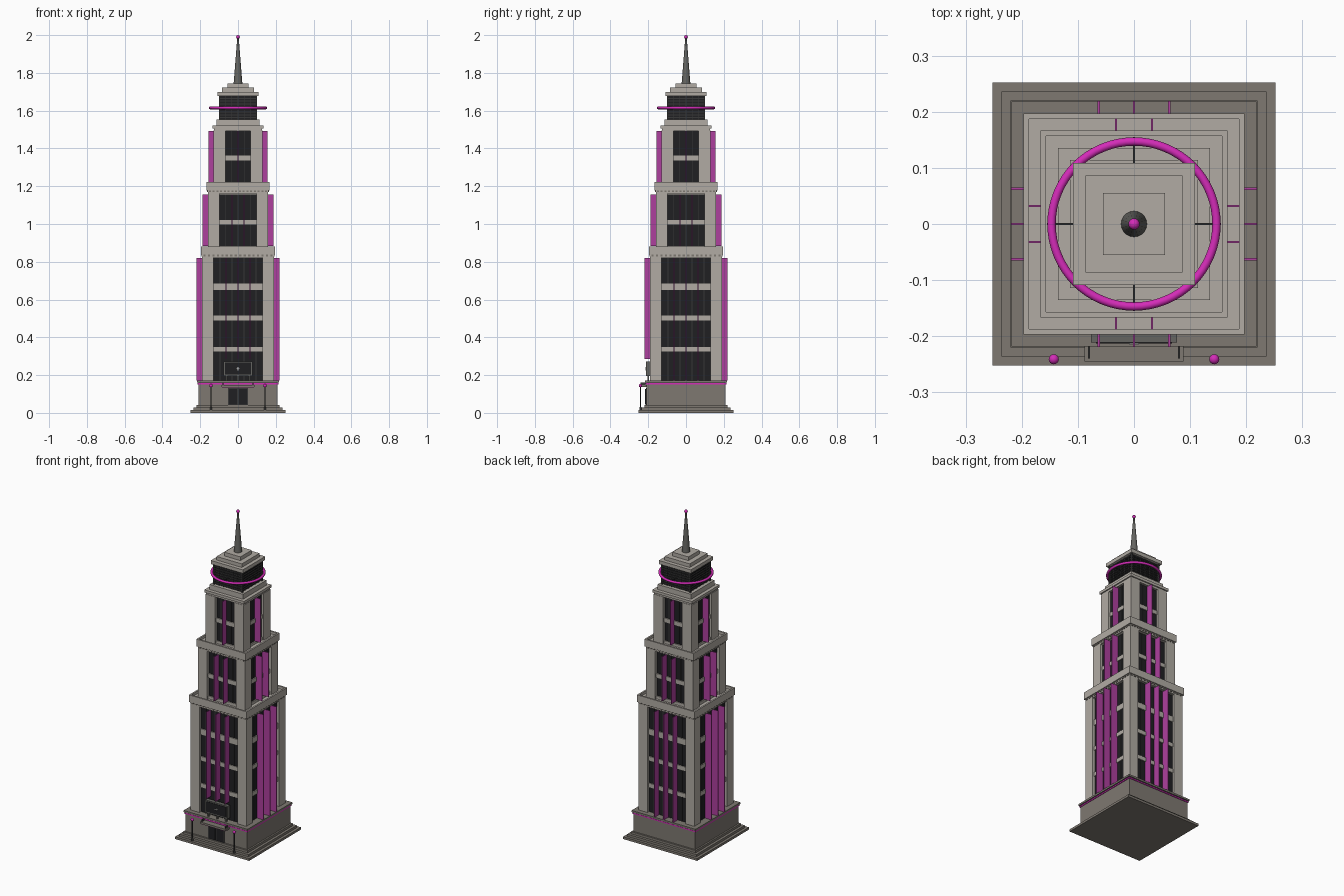
import bpy, bmesh, math
from mathutils import Matrix, Vector

if "Cube" in bpy.data.objects:
    bpy.data.objects.remove(bpy.data.objects["Cube"])


def material(name, rgb):
    m = bpy.data.materials.new(name)
    m.diffuse_color = (*rgb, 1)
    m.use_nodes = True
    m.node_tree.nodes["Principled BSDF"].inputs["Base Color"].default_value = m.diffuse_color
    return m


STONE = material("light stone", (0.44, 0.41, 0.37))
BASE = material("dark stone", (0.21, 0.19, 0.165))
GLASS = material("dark glass", (0.014, 0.014, 0.016))
METAL = material("dark metal", (0.04, 0.04, 0.04))
SPIRE = material("spire metal", (0.13, 0.13, 0.12))
FIN = material("magenta fin", (0.42, 0.05, 0.34))
NEON = material("magenta neon", (0.66, 0.025, 0.48))
WHITE = material("pale mark", (0.7, 0.7, 0.68))


def boxes(name, mat, items, sides=1):
    """One object from boxes (x0, x1, y0, y1, z0, z1), optionally repeated on four sides."""
    bm = bmesh.new()
    for k in range(sides):
        rot = Matrix.Rotation(k * math.pi / 2, 4, 'Z')
        for x0, x1, y0, y1, z0, z1 in items:
            centre = Vector(((x0 + x1) / 2, (y0 + y1) / 2, (z0 + z1) / 2))
            size = Matrix.Diagonal((x1 - x0, y1 - y0, z1 - z0, 1))
            bmesh.ops.create_cube(bm, size=1, matrix=rot @ Matrix.Translation(centre) @ size)
    me = bpy.data.meshes.new(name)
    bm.to_mesh(me)
    bm.free()
    ob = bpy.data.objects.new(name, me)
    bpy.context.collection.objects.link(ob)
    me.materials.append(mat)
    return ob


def block(name, mat, h, z0, z1):
    return boxes(name, mat, [(-h, h, -h, h, z0, z1)])


def finish(name, mat):
    ob = bpy.context.object
    ob.name = name
    ob.data.materials.append(mat)
    bpy.ops.object.shade_smooth_by_angle(angle=math.radians(40))
    return ob


def ball(name, mat, r, loc):
    bpy.ops.mesh.primitive_uv_sphere_add(segments=16, ring_count=10, radius=r, location=loc)
    return finish(name, mat)


def cone(name, mat, r1, r2, z0, z1, x=0, y=0):
    bpy.ops.mesh.primitive_cone_add(vertices=20, radius1=r1, radius2=r2, depth=z1 - z0,
                                    location=(x, y, (z0 + z1) / 2))
    return finish(name, mat)


# Stepped plinth and podium
for i, h in enumerate((0.2525, 0.236, 0.22)):
    block(f"plinth_step_{i + 1}", BASE, h, i * 0.014, (i + 1) * 0.014)
block("podium", BASE, 0.21, 0.042, 0.163)
block("podium_cornice", BASE, 0.218, 0.161, 0.172)
boxes("podium_neon_band", NEON, [(-0.214, 0.214, -0.214, -0.209, 0.151, 0.158)], 4)


def tier(n, h, w, z0, z1, rows, fins, reach, mullions):
    """Shaft with corner piers, recessed glass, spandrels, mullions and fins."""
    glass = h - 0.016
    block(f"tier_{n}_core", STONE, glass - 0.004, z0, z1)
    boxes(f"tier_{n}_corner_piers", STONE, [(w, h, -h, -w, z0, z1)], 4)
    boxes(f"tier_{n}_windows", GLASS,
          [(-w, w, -glass, -glass + 0.006, a, b) for a, b in rows], 4)
    spans = [(rows[i][1], rows[i + 1][0]) for i in range(len(rows) - 1)]
    spans += [(z0, rows[0][0]), (rows[-1][1], z1)]
    boxes(f"tier_{n}_spandrels", STONE,
          [(-w, w, -glass - 0.006, -glass + 0.004, a, b) for a, b in spans if b - a > 0.001], 4)
    boxes(f"tier_{n}_mullions", METAL,
          [(x - 0.002, x + 0.002, -glass - 0.004, -glass + 0.003, a, b)
           for x in mullions for a, b in rows], 4)
    zf0, zf1 = rows[0][0], rows[-1][1]
    for k, side in enumerate(("front", "right", "back", "left")):
        low = 0.285 if n == 1 and k == 0 else zf0     # front fins stop above the sign
        ob = boxes(f"tier_{n}_fins_{side}", FIN,
                   [(x - 0.002, x + 0.002, -reach, -glass + 0.002, low, zf1) for x in fins])
        ob.data.transform(Matrix.Rotation(k * math.pi / 2, 4, 'Z'))


def terrace(n, h, z0, z1, body):
    """Cornice slab with dentils below and a parapet on top."""
    block(f"terrace_{n}_moulding", STONE, h - 0.007, z0 - 0.016, z0)
    block(f"terrace_{n}_slab", STONE, h, z0, z1 - 0.016)
    boxes(f"terrace_{n}_parapet", STONE, [(-h, h - 0.01, -h, -h + 0.01, z1 - 0.017, z1)], 4)
    count = 16
    step = 2 * (h - 0.008) / count
    boxes(f"terrace_{n}_dentils", BASE,
          [(-h + 0.008 + (i + 0.25) * step, -h + 0.008 + (i + 0.75) * step,
            -h + 0.003, -h + 0.009, z0 - 0.009, z0) for i in range(count)], 4)


tier(1, 0.19, 0.13, 0.17, 0.825, [(0.172, 0.325), (0.35, 0.49), (0.515, 0.65), (0.685, 0.82)],
     (-0.063, 0, 0.063), 0.219, (-0.095, -0.032, 0.032, 0.095))
terrace(1, 0.197, 0.838, 0.882, 0.19)
tier(2, 0.16, 0.098, 0.86, 1.165, [(0.884, 0.997), (1.022, 1.157)],
     (-0.032, 0.032), 0.188, (-0.065, 0, 0.065))
terrace(2, 0.167, 1.178, 1.222, 0.16)
tier(3, 0.13, 0.065, 1.2, 1.495, [(1.222, 1.337), (1.362, 1.492)],
     (0,), 0.155, (-0.033, 0.033))

# Crown: cornice, louvred lantern and stepped cap
block("crown_moulding", STONE, 0.128, 1.493, 1.508)
block("crown_cornice", STONE, 0.135, 1.506, 1.522)
block("crown_base", STONE, 0.114, 1.522, 1.553)
block("lantern_glass", GLASS, 0.092, 1.553, 1.68)
boxes("lantern_louvres", METAL,
      [(-0.098, 0.098, -0.098, -0.09, 1.561 + i * 0.0145, 1.566 + i * 0.0145)
       for i in range(8)], 4)
boxes("lantern_bars", METAL,
      [(x * 0.032 - 0.0015, x * 0.032 + 0.0015, -0.096, -0.09, 1.553, 1.68)
       for x in (-2, -1, 0, 1, 2)], 4)
boxes("lantern_corner_posts", METAL, [(0.09, 0.1, -0.1, -0.09, 1.553, 1.68)], 4)
for i, (h, a, b) in enumerate(((0.109, 1.678, 1.7), (0.086, 1.7, 1.722), (0.055, 1.722, 1.745))):
    block(f"cap_step_{i + 1}", STONE, h, a, b)

# Halo ring with short struts, spire and tip
bpy.ops.mesh.primitive_torus_add(major_segments=64, minor_segments=12, major_radius=0.147,
                                 minor_radius=0.0075, location=(0, 0, 1.615))
finish("halo_ring", NEON)
boxes("halo_struts", METAL, [(-0.002, 0.002, -0.145, -0.09, 1.613, 1.617)], 4)
cone("spire", SPIRE, 0.023, 0.004, 1.745, 1.985)
ball("spire_tip", NEON, 0.01, (0, 0, 1.99))

# Entrance: doors, canopy and its hangers
boxes("door_frame", METAL, [(-0.054, 0.054, -0.213, -0.205, 0.042, 0.132)])
boxes("door_panes", GLASS, [(s * 0.026 - 0.022, s * 0.026 + 0.022, -0.216, -0.21, 0.045, 0.127)
                            for s in (-1, 1)])
boxes("canopy", BASE, [(-0.088, 0.088, -0.245, -0.205, 0.136, 0.147)])
boxes("canopy_neon_edge", NEON, [(-0.085, 0.085, -0.243, -0.239, 0.1335, 0.137)])
boxes("canopy_hangers", METAL, [(s * 0.08 - 0.002, s * 0.08 + 0.002, -0.24, -0.214, 0.146, 0.16)
                                for s in (-1, 1)])

# Sign panel above the entrance
boxes("sign_frame", SPIRE, [(-0.077, 0.077, -0.211, -0.188, 0.195, 0.273)])
boxes("sign_screen", GLASS, [(-0.068, 0.068, -0.213, -0.209, 0.203, 0.266)])
boxes("sign_mark", WHITE, [(-0.009, 0.009, -0.2145, -0.212, 0.233, 0.236),
                           (-0.0015, 0.0015, -0.2145, -0.212, 0.2255, 0.2435)])
boxes("sign_supports", SPIRE, [(s * 0.06 - 0.004, s * 0.06 + 0.004, -0.205, -0.195, 0.17, 0.197)
                               for s in (-1, 0, 1)])

# Lamp posts
for side, s in (("left", -1), ("right", 1)):
    x, y = s * 0.143, -0.241
    cone(f"lamp_foot_{side}", METAL, 0.007, 0.005, 0.012, 0.03, x, y)
    cone(f"lamp_post_{side}", METAL, 0.003, 0.003, 0.012, 0.14, x, y)
    ball(f"lamp_globe_{side}", NEON, 0.009, (x, y, 0.144))
